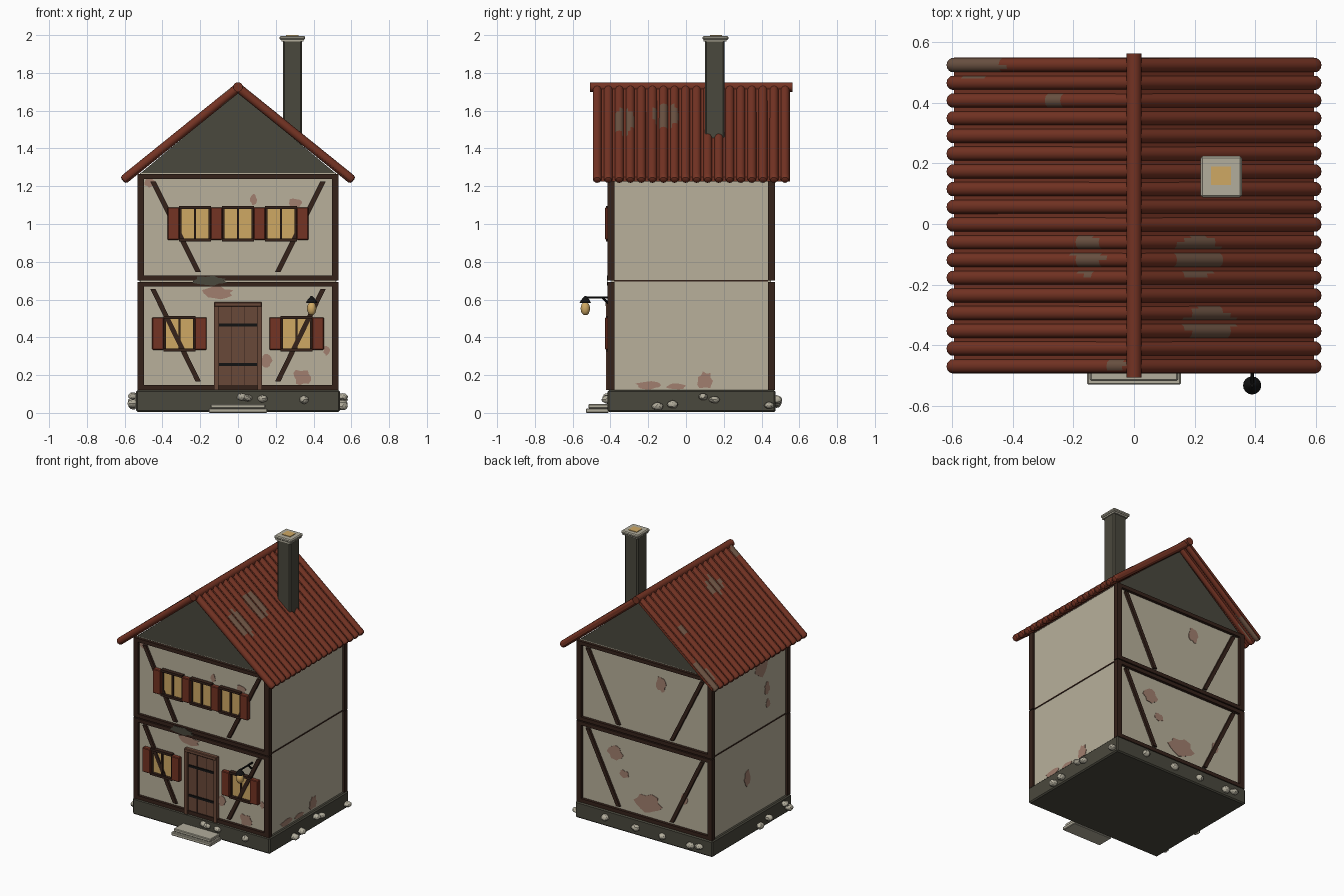
import bpy, bmesh, math, random
from mathutils import Vector

random.seed(4)
cube = bpy.data.objects.get("Cube")
if cube:
    bpy.data.objects.remove(cube, do_unlink=True)


def material(name, hexcode):
    srgb = [int(hexcode[i:i + 2], 16) / 255 for i in (0, 2, 4)]
    col = [((c + .055) / 1.055) ** 2.4 for c in srgb] + [1]
    m = bpy.data.materials.new(name)
    m.use_nodes = True
    m.diffuse_color = col
    m.node_tree.nodes["Principled BSDF"].inputs["Base Color"].default_value = col
    return m


PLASTER = material("plaster", "b8b09b")
STAIN = material("bare_plaster", "a17f6e")
ROOF = material("red_clay", "743323")
WORN = material("worn_clay", "6b5242")
STONE = material("dark_stone", "4a483d")
WOOD = material("dark_timber", "35221a")
DOOR = material("door_planks", "694838")
GLASS = material("lit_glass", "cfa964")
IRON = material("black_iron", "121212")
PALE = material("pale_stone", "b2ad9c")

FRONT, BACK = -.395, .45   # wall planes
SIDE = .518


def finish(name, bm, mats, smooth=False):
    bmesh.ops.recalc_face_normals(bm, faces=bm.faces)
    me = bpy.data.meshes.new(name)
    bm.to_mesh(me)
    bm.free()
    ob = bpy.data.objects.new(name, me)
    bpy.context.collection.objects.link(ob)
    for m in mats:
        me.materials.append(m)
    if smooth:
        bpy.ops.object.select_all(action='DESELECT')
        ob.select_set(True)
        bpy.context.view_layer.objects.active = ob
        bpy.ops.object.shade_smooth_by_angle(angle=math.radians(40))
    return ob


def box(name, xs, ys, zs, mat, bevel=0):
    bm = bmesh.new()
    bmesh.ops.create_cube(bm, size=1)
    for v in bm.verts:
        v.co = [r[0] if c < 0 else r[1] for c, r in zip(v.co, (xs, ys, zs))]
    if bevel:
        bmesh.ops.bevel(bm, geom=bm.edges[:], offset=bevel, segments=1, affect='EDGES')
    return finish(name, bm, [mat])


def prism(name, points, depth, mat):
    """Extrude a closed outline of 3D points along a vector."""
    bm = bmesh.new()
    face = bm.faces.new([bm.verts.new(p) for p in points])
    new = bmesh.ops.extrude_face_region(bm, geom=[face])["geom"]
    bmesh.ops.translate(bm, vec=depth, verts=[v for v in new if isinstance(v, bmesh.types.BMVert)])
    return finish(name, bm, [mat])


def rod(name, a, b, rings, mats, sides=10, rule=None):
    """Round bar from a to b; rings are (fraction, radius) pairs."""
    a, b = Vector(a), Vector(b)
    d = b - a
    u = d.orthogonal().normalized()
    w = d.normalized().cross(u)
    bm = bmesh.new()
    loops = []
    for t, r in rings:
        angles = [math.tau * i / sides for i in range(sides)]
        loops.append([bm.verts.new(a + d * t + (u * math.cos(q) + w * math.sin(q)) * r) for q in angles])
    for p, q in zip(loops, loops[1:]):
        for i in range(sides):
            j = (i + 1) % sides
            bm.faces.new((p[i], p[j], q[j], q[i]))
    bm.faces.new(loops[0])
    bm.faces.new(loops[-1])
    if rule:
        for f in bm.faces:
            f.material_index = rule(f.calc_center_median())
    return finish(name, bm, mats, True)


def on_wall(wall, u, z, out=0):
    """Point on a wall, pushed outward."""
    return {"front": Vector((u, FRONT - out, z)), "back": Vector((u, BACK + out, z)),
            "right": Vector((SIDE + out, u, z)), "left": Vector((-SIDE - out, u, z))}[wall]


# Foundation, walls and gables
box("foundation", (-.54, .54), (-.415, .475), (.005, .12), STONE, .008)
for name, zs in (("lower", (.12, .7)), ("upper", (.7, 1.27))):
    box(name + "_walls", (-SIDE, SIDE), (FRONT, BACK), zs, PLASTER)
    # Timber frame of this storey, front and back
    for x in (-.515, .515):
        for y in (-.397, .452):
            box(name + "_corner_post", (x - .018, x + .018), (y - .018, y + .018),
                (zs[0], zs[1] - .006), WOOD)
    for wall, ys in (("front", (-.415, -.39)), ("back", (.445, .47))):
        for z in (zs[0] + .001, zs[1] - .032):
            box(f"{name}_{wall}_beam", (-.5, .5), ys, (z, z + .026), WOOD)
        for s in (-1, 1):
            top, foot = (s * .45, zs[1] - .045), (s * .21, zs[0] + .045)
            outline = [on_wall(wall, u + e, z) for (u, z), e in
                       ((top, -.014), (top, .014), (foot, .014), (foot, -.014))]
            depth = on_wall(wall, 0, 0, .016) - on_wall(wall, 0, 0)
            prism(f"{name}_{wall}_brace", outline, depth, WOOD)
for s in (-1, 1):
    box("side_seam", sorted((s * SIDE, s * (SIDE + .004))), (-.38, .435), (.695, .703), WOOD)
prism("gable", [(-.52, FRONT, 1.265), (.52, FRONT, 1.265), (0, FRONT, 1.7)],
      (0, BACK - FRONT, 0), STONE)

# Roof: boards, rows of round tiles and ridge
RIDGE, EAVE = 1.722, 1.238
WEAR = [(.21, -.11, .08, .07), (.25, -.33, .08, .06), (-.15, -.1, .05, .07),
        (-.53, .52, .1, .04), (-.27, .41, .03, .03), (-.06, -.46, .04, .02)]


def worn(c):
    return int(any(((c.x - x) / a) ** 2 + ((c.y - y) / b) ** 2 < 1 for x, y, a, b in WEAR))


for s in (-1, 1):
    prism("roof_boards", [(0, -.49, RIDGE - .012), (s * .595, -.49, EAVE - .012),
                          (s * .595, -.49, EAVE + .01), (0, -.49, RIDGE + .01)], (0, 1.04, 0), ROOF)
    rings = [(i / 24, .024) for i in range(24)] + [(.982, .024), (.995, .019), (1, .01)]
    for i in range(18):
        y = -.47 + i * .0585
        rod("roof_tile_row", (0, y, RIDGE), (s * .61, y, EAVE - .008), rings, [ROOF, WORN], rule=worn)
rod("ridge_tile", (0, -.507, 1.725), (0, .563, 1.725), [(0, .026), (1, .026)], [ROOF], 12)

# Chimney
box("chimney", (.237, .34), (.1, .205), (1.38, 1.975), STONE, .008)
box("chimney_collar", (.23, .347), (.093, .215), (1.965, 1.977), PALE)
box("chimney_cap", (.22, .356), (.088, .224), (1.975, 1.996), PALE, .006)
box("chimney_glow", (.255, .321), (.128, .19), (1.99, 2), GLASS)


# Windows with shutters
def window(x, z, name):
    hw, hh = .078, .086
    box(name + "_glass", (x - hw, x + hw), (-.404, FRONT), (z - hh, z + hh), GLASS)
    for dx, w in ((-hw, .007), (0, .006), (hw, .007)):
        box(name + "_upright", (x + dx - w, x + dx + w), (-.412, FRONT), (z - hh, z + hh), WOOD)
    for dz in (-hh, hh):
        box(name + "_rail", (x - hw - .006, x + hw + .006), (-.424, FRONT), (z + dz - .008, z + dz + .008), WOOD)


def shutter(x, z):
    box("shutter", (x - .031, x + .031), (-.428, FRONT), (z - .086, z + .086), ROOF, .004)


for x in (-.228, 0, .228):
    window(x, 1.002, "upper_window")
for x in (-.342, -.114, .114, .342):
    shutter(x, 1.002)
for x in (-.31, .31):
    window(x, .42, "lower_window")
    shutter(x - .113, .42)
    shutter(x + .113, .42)

# Door and step
box("door", (-.105, .105), (-.408, FRONT), (.13, .565), DOOR)
for x in (-.036, .036):
    box("door_plank_gap", (x - .002, x + .002), (-.41, -.4), (.13, .565), WOOD)
for s in (-1, 1):
    box("door_jamb", sorted((s * .103, s * .127)), (-.424, FRONT), (.12, .585), DOOR)
box("door_lintel", (-.127, .127), (-.426, FRONT), (.562, .587), DOOR, .004)
for z in (.255, .465):
    box("door_strap", (-.1, .1), (-.414, -.4), (z - .008, z + .008), IRON)
box("lower_step", (-.155, .155), (-.53, -.41), (0, .024), PALE, .004)
box("upper_step", (-.145, .145), (-.517, -.41), (.024, .046), PALE, .004)

# Lantern on its bracket
LX, LY = .39, -.533
even = [(0, .006), (1, .006)]
rod("lantern_arm", (LX, FRONT, .611), (LX, LY, .611), even, [IRON], 8)
rod("lantern_strut", (LX, FRONT, .565), (LX, -.44, .608), even, [IRON], 8)
rod("lantern_cap", (LX, LY, .583), (LX, LY, .618), [(0, .03), (.35, .024), (1, .005)], [IRON], 16)
globe = [(.5 - .5 * math.cos(math.pi * t), .002 + .023 * math.sin(math.pi * t))
         for t in (k / 8 for k in range(9))]
rod("lantern_globe", (LX, LY, .517), (LX, LY, .588), globe, [GLASS], 14)


# Loose foundation stones
def pebble(x, y, z):
    bm = bmesh.new()
    bmesh.ops.create_icosphere(bm, subdivisions=2, radius=1)
    size = [random.uniform(.024, .032), random.uniform(.024, .032), random.uniform(.018, .025)]
    for v in bm.verts:
        k = random.uniform(.9, 1.06)
        v.co = [c * s * k + o for c, s, o in zip(v.co, size, (x, y, z))]
    finish("foundation_stone", bm, [PALE])


for x, z in ((.02, .085), (.05, .078), (.13, .075), (.35, .07)):
    pebble(x, -.415, z)
for x, z in ((.06, .06), (-.15, .055), (-.37, .05), (-.44, .06), (.3, .07)):
    pebble(x, .48, z)
for y, z in ((-.15, .035), (-.07, .045), (.09, .085), (.15, .07), (.44, .04)):
    pebble(.552, y, z)
for y, z in ((-.04, .04), (-.14, .06), (-.32, .09), (-.36, .05)):
    pebble(-.556, y, z)


# Patches where the plaster has come away
def patch(wall, u, z, a, b, mat=STAIN, out=0):
    n = 14
    pts = []
    for i in range(n):
        q, k = math.tau * i / n, random.uniform(.7, 1.1)
        pts.append(on_wall(wall, u + a * k * math.cos(q), max(z + b * k * math.sin(q), .121), out))
    prism("plaster_patch", pts, on_wall(wall, 0, 0, .003) - on_wall(wall, 0, 0), mat)


PATCHES = {
    "front": [(-.11, .635, .09, .035), (.15, .275, .03, .035), (.34, .19, .05, .045), (.47, .33, .02, .03),
              (-.465, 1.22, .03, .03), (.08, 1.13, .02, .03), (.3, 1.11, .04, .025)],
    "back": [(-.12, 1.12, .04, .06), (.24, .53, .06, .06), (.17, .4, .04, .03), (-.02, .24, .11, .07),
             (-.3, .35, .03, .04)],
    "right": [(-.2, .145, .07, .022), (-.05, .14, .06, .018), (.1, .17, .045, .05)],
    "left": [(-.1, 1.15, .07, .09), (-.17, .96, .03, .05), (-.18, .85, .025, .03), (.05, .4, .04, .06)]}
for wall, spots in PATCHES.items():
    for spot in spots:
        patch(wall, *spot)
patch("front", -.15, .7, .1, .026, STONE, .02)
